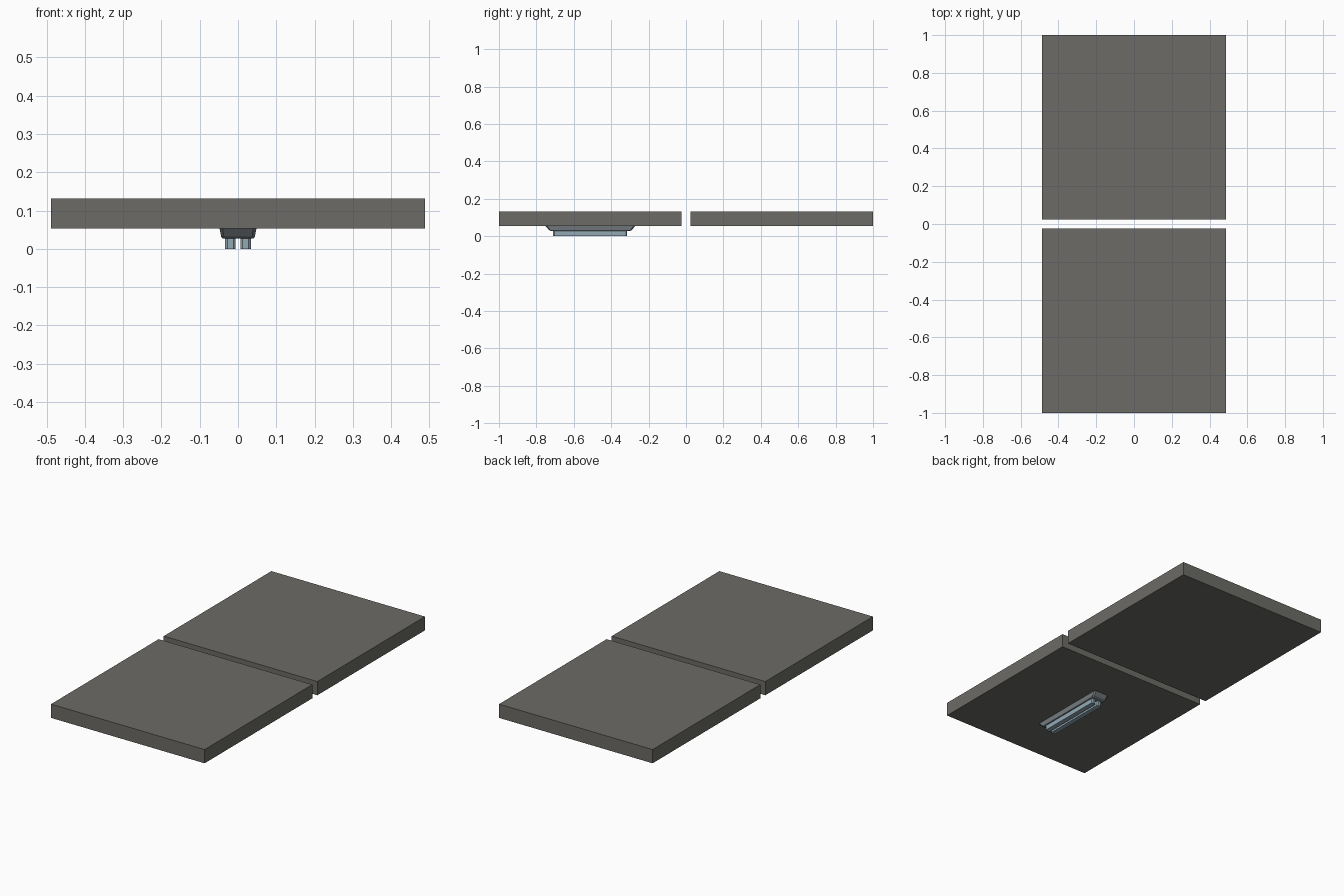
import bpy, bmesh

if "Cube" in bpy.data.objects:
    bpy.data.objects.remove(bpy.data.objects["Cube"])


def material(name, rgb):
    m = bpy.data.materials.new(name)
    m.diffuse_color = (*rgb, 1)
    m.use_nodes = True
    m.node_tree.nodes["Principled BSDF"].inputs["Base Color"].default_value = m.diffuse_color
    return m


stone = material("stone grey", (0.15, 0.147, 0.132))
housing = material("housing grey", (0.19, 0.215, 0.23))
steel = material("pale blue steel", (0.29, 0.40, 0.46))


def ring(x0, x1, y0, y1, c):
    """Rectangle with chamfered corners (plain rectangle if c is 0)."""
    if c == 0:
        return [(x0, y0), (x1, y0), (x1, y1), (x0, y1)]
    return [(x0 + c, y0), (x1 - c, y0), (x1, y0 + c), (x1, y1 - c),
            (x1 - c, y1), (x0 + c, y1), (x0, y1 - c), (x0, y0 + c)]


def loft(name, levels, mat):
    """Closed solid through levels of (z, x0, x1, y0, y1, chamfer)."""
    bm = bmesh.new()
    rings = [[bm.verts.new((x, y, z)) for x, y in ring(*r)] for z, *r in levels]
    n = len(rings[0])
    for a, b in zip(rings, rings[1:]):
        for i in range(n):
            j = (i + 1) % n
            bm.faces.new((a[i], a[j], b[j], b[i]))
    bm.faces.new(rings[0][::-1])
    bm.faces.new(rings[-1])
    bmesh.ops.recalc_face_normals(bm, faces=bm.faces)
    me = bpy.data.meshes.new(name)
    bm.to_mesh(me)
    bm.free()
    me.materials.append(mat)
    ob = bpy.data.objects.new(name, me)
    bpy.context.collection.objects.link(ob)
    return ob


# Two square slabs with a narrow gap
for name, y0, y1 in (("front_slab", -1, -0.023), ("back_slab", 0.023, 1)):
    loft(name, [(0.053, -0.488, 0.488, y0, y1, 0),
                (0.132, -0.488, 0.488, y0, y1, 0)], stone)

# Tapered housing under the front slab, ends rounding up to the slab
loft("housing", [(0.027, -0.040, 0.040, -0.718, -0.303, 0.006),
                 (0.032, -0.044, 0.044, -0.732, -0.290, 0.007),
                 (0.053, -0.048, 0.048, -0.750, -0.273, 0.008)], housing)

# Pair of runners below the housing
for name, s in (("left_runner", -1), ("right_runner", 1)):
    x0, x1 = sorted((s * 0.006, s * 0.034))
    loft(name, [(0.0, x0, x1, -0.710, -0.315, 0.006),
                (0.028, x0, x1, -0.710, -0.315, 0.006)], steel)
